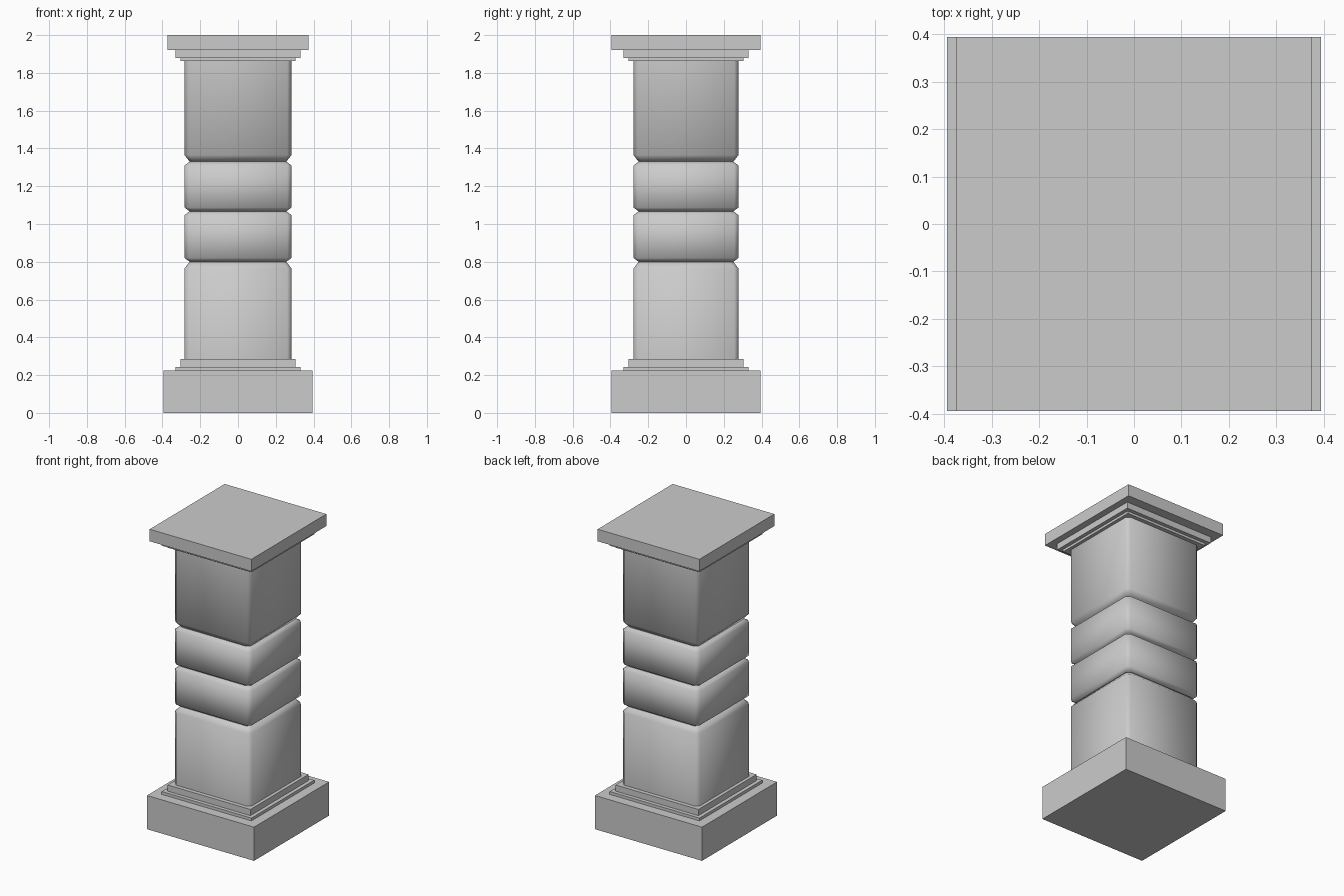
import bpy, bmesh, math

cube = bpy.data.objects.get("Cube")
if cube:
    bpy.data.objects.remove(cube, do_unlink=True)

stone = bpy.data.materials.new("grey_stone")
stone.use_nodes = True
GREY = (0.6, 0.6, 0.6, 1)
stone.diffuse_color = GREY
stone.node_tree.nodes["Principled BSDF"].inputs["Base Color"].default_value = GREY


def finish(name, bm, smooth):
    bmesh.ops.recalc_face_normals(bm, faces=bm.faces)
    mesh = bpy.data.meshes.new(name)
    bm.to_mesh(mesh)
    bm.free()
    mesh.materials.append(stone)
    obj = bpy.data.objects.new(name, mesh)
    bpy.context.collection.objects.link(obj)
    if smooth:
        bpy.ops.object.select_all(action="DESELECT")
        obj.select_set(True)
        bpy.context.view_layer.objects.active = obj
        bpy.ops.object.shade_smooth_by_angle(angle=math.radians(60))


def slab(name, half_x, half_y, bottom, top):
    """Plain square-edged slab."""
    bm = bmesh.new()
    bmesh.ops.create_cube(bm, size=1)
    for v in bm.verts:
        v.co.x *= 2 * half_x
        v.co.y *= 2 * half_y
        v.co.z = top if v.co.z > 0 else bottom
    finish(name, bm, False)


def block(name, rings, half_x=0.283, half_y=0.278, corner=0.022):
    """Shaft block with chamfered corners, lofted through (height, inset) rings."""
    bm = bmesh.new()
    loops = []
    for z, inset in rings:
        x, y = half_x - inset, half_y - inset
        a, b = x - corner, y - corner
        outline = [(x, -b), (x, b), (a, y), (-a, y), (-x, b), (-x, -b), (-a, -y), (a, -y)]
        loops.append([bm.verts.new((px, py, z)) for px, py in outline])
    for low, high in zip(loops, loops[1:]):
        for i in range(8):
            j = (i + 1) % 8
            bm.faces.new((low[i], low[j], high[j], high[i]))
    bm.faces.new(loops[0])
    bm.faces.new(loops[-1])
    finish(name, bm, True)


# Stepped base
slab("base_plinth", 0.394, 0.394, 0, 0.224)
slab("base_lower_step", 0.33, 0.33, 0.224, 0.243)
slab("base_upper_step", 0.305, 0.305, 0.243, 0.284)

# Shaft blocks parted by V-shaped grooves
GROOVE = 0.027
block("lower_shaft", [(0.284, 0), (0.765, 0), (0.8, GROOVE)])
for name, bottom, top in (("lower_band", 0.8, 1.067), ("upper_band", 1.067, 1.33)):
    block(name, [(bottom, GROOVE), (bottom + 0.02, 0), (top - 0.02, 0), (top, GROOVE)])
block("upper_shaft", [(1.33, GROOVE), (1.365, 0), (1.862, 0)])

# Stepped cap
slab("cap_lower_step", 0.305, 0.305, 1.862, 1.878)
slab("cap_upper_step", 0.33, 0.33, 1.878, 1.92)
slab("cap_slab", 0.374, 0.394, 1.92, 2)
